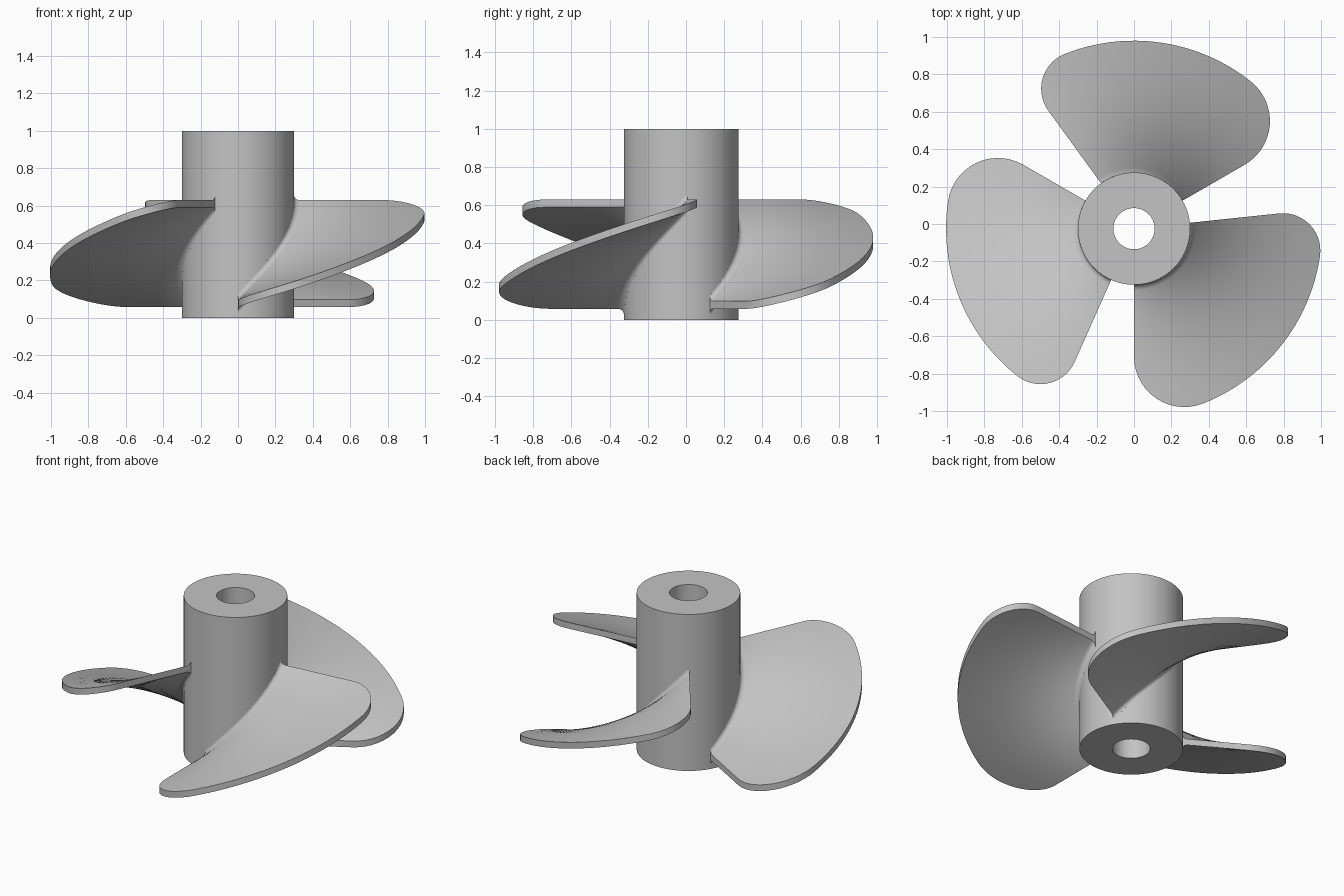
import bpy
import bmesh
from math import sin, cos, asin, pi, radians, sqrt, hypot, atan2

if "Cube" in bpy.data.objects:
    bpy.data.objects.remove(bpy.data.objects["Cube"], do_unlink=True)

CENTRE_Y = -0.025
HUB_R, BORE_R, HUB_H = 0.30, 0.11, 1.0
TIP_R = 1.005
SPAN = radians(96)
Z_LOW, RISE, THICK = 0.058, 0.532, 0.04
FILLET = 0.03

grey = bpy.data.materials.new("plain grey")
grey.use_nodes = True
colour = (0.55, 0.55, 0.55, 1)
grey.diffuse_color = colour
grey.node_tree.nodes["Principled BSDF"].inputs["Base Color"].default_value = colour


def finish(bm, name, angle=30):
    bmesh.ops.recalc_face_normals(bm, faces=bm.faces)
    mesh = bpy.data.meshes.new(name)
    bm.to_mesh(mesh)
    bm.free()
    mesh.materials.append(grey)
    obj = bpy.data.objects.new(name, mesh)
    bpy.context.collection.objects.link(obj)
    obj.location.y = CENTRE_Y
    bpy.ops.object.select_all(action="DESELECT")
    obj.select_set(True)
    bpy.context.view_layer.objects.active = obj
    bpy.ops.object.shade_smooth_by_angle(angle=radians(angle))
    return obj


def make_hub():
    """Tube with a through bore, lathed from a rectangle."""
    bm = bmesh.new()
    corners = [(BORE_R, 0), (HUB_R, 0), (HUB_R, HUB_H), (BORE_R, HUB_H)]
    loop = [bm.verts.new((r, 0, z)) for r, z in corners]
    edges = [bm.edges.new((loop[i], loop[(i + 1) % 4])) for i in range(4)]
    bmesh.ops.spin(bm, geom=loop + edges, cent=(0, 0, 0), axis=(0, 0, 1),
                   angle=2 * pi, steps=96, use_merge=True)
    bmesh.ops.remove_doubles(bm, verts=bm.verts, dist=1e-4)
    return finish(bm, "hub")


def rounded_corner(c, steps=14):
    """Polar points of an arc tangent to a radial edge and to the tip circle."""
    d = TIP_R - c
    a = asin(c / d)
    cx, cy = d * cos(a), d * sin(a)
    points = []
    for i in range(steps + 1):
        phi = -pi / 2 + (a + pi / 2) * i / steps
        x, y = cx + c * cos(phi), cy + c * sin(phi)
        points.append((max(0.0, atan2(y, x)), hypot(x, y)))
    return points


def blade_outline():
    start = rounded_corner(0.27)
    end = [(SPAN - t, r) for t, r in reversed(rounded_corner(0.20))]
    t0, t1 = start[-1][0], end[0][0]
    middle = [(t0 + (t1 - t0) * i / 24, TIP_R) for i in range(1, 24)]
    return start + middle + end


def make_blade(name, turn):
    """Helical plate with a rounded outline and a fillet at its root."""
    bm = bmesh.new()
    top, bottom = [], []
    for theta, r_out in blade_outline():
        radii = [HUB_R - 0.015]
        radii += [HUB_R + FILLET * (1 - cos(pi / 2 * k / 5)) for k in range(6)]
        root = radii[-1]
        radii += [root + (r_out - root) * k / 5 for k in range(1, 6)]
        z = Z_LOW + RISE * theta / SPAN
        up, down = [], []
        for r in radii:
            u = min(1, max(0, 1 - (r - HUB_R) / FILLET))
            flare = FILLET * (1 - sqrt(1 - u * u))
            x, y = r * cos(theta + turn), r * sin(theta + turn)
            up.append(bm.verts.new((x, y, z + THICK + flare)))
            down.append(bm.verts.new((x, y, z - flare)))
        top.append(up)
        bottom.append(down)
    cols, rows = len(top), len(top[0])
    for i in range(cols - 1):
        for j in range(rows - 1):
            for g in (top, bottom):
                bm.faces.new((g[i][j], g[i + 1][j], g[i + 1][j + 1], g[i][j + 1]))
    # Close the rim, the root and both radial edges
    for i in range(cols - 1):
        for j in (0, rows - 1):
            bm.faces.new((top[i][j], top[i + 1][j], bottom[i + 1][j], bottom[i][j]))
    for j in range(rows - 1):
        for i in (0, cols - 1):
            bm.faces.new((top[i][j], top[i][j + 1], bottom[i][j + 1], bottom[i][j]))
    return finish(bm, name)


make_hub()
for n, label in enumerate(("left_blade", "back_blade", "right_blade")):
    make_blade(label, radians(-90 + 120 * n))
